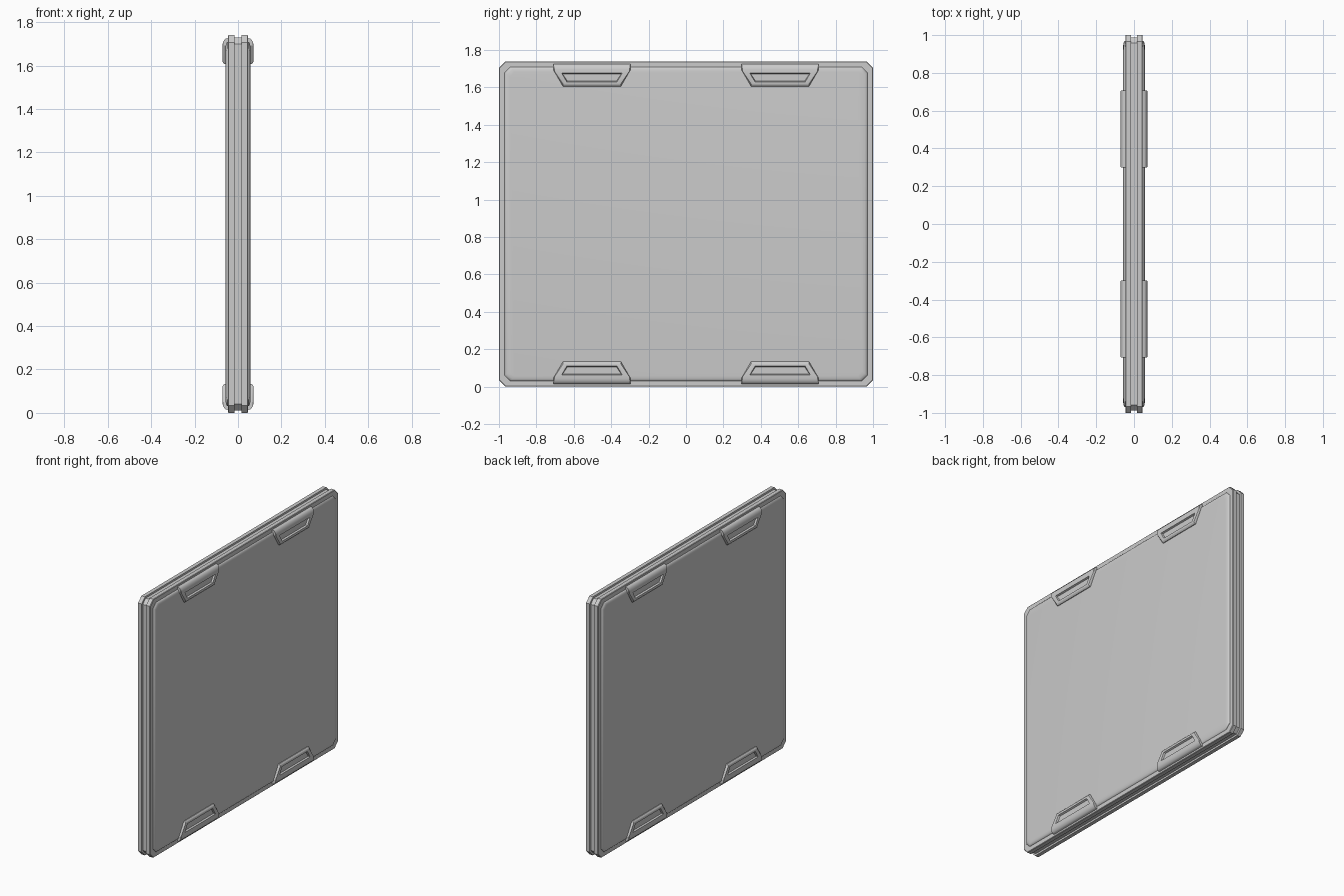
import bpy, bmesh

if "Cube" in bpy.data.objects:
    bpy.data.objects.remove(bpy.data.objects["Cube"])

H = 1.74
MID = H / 2


def loft(name, levels, angle=0.5):
    """Solid skinned through a list of (x, [(y, z), ...]) outlines."""
    bm = bmesh.new()
    rings = [[bm.verts.new((x, y, z)) for y, z in pts] for x, pts in levels]
    n = len(rings[0])
    for a, b in zip(rings, rings[1:]):
        for i in range(n):
            j = (i + 1) % n
            bm.faces.new((a[i], a[j], b[j], b[i]))
    bm.faces.new(rings[0])
    bm.faces.new(rings[-1])
    bmesh.ops.recalc_face_normals(bm, faces=bm.faces)
    me = bpy.data.meshes.new(name)
    bm.to_mesh(me)
    bm.free()
    ob = bpy.data.objects.new(name, me)
    bpy.context.collection.objects.link(ob)
    bpy.ops.object.select_all(action='DESELECT')
    ob.select_set(True)
    bpy.context.view_layer.objects.active = ob
    bpy.ops.object.shade_smooth_by_angle(angle=angle)
    return ob


def plate(inset, cut):
    """Rectangle outline with clipped corners."""
    w, h = 1 - inset, MID - inset
    pts = [(w, h - cut), (w - cut, h), (cut - w, h), (-w, h - cut),
           (-w, cut - h), (cut - w, -h), (w - cut, -h), (w, cut - h)]
    return [(y, z + MID) for y, z in pts]


def clip(cy, flip, top, shoulder, bottom, wide, narrow):
    """Six-sided clip outline, flipped to the lower edge when needed."""
    pts = [(-wide, top), (wide, top), (wide, shoulder),
           (narrow, bottom), (-narrow, bottom), (-wide, shoulder)]
    return [(cy + y, H - z if flip else z) for y, z in pts]


# Recessed core that forms the groove around the edge
loft("core", [(-0.03, plate(0.012, 0.03)), (0.03, plate(0.012, 0.03))])

for s, side in ((1, "right"), (-1, "left")):
    # Outer rim slab with a fine edge chamfer
    loft(f"rim_{side}", [(s * 0.017, plate(0, 0.035)),
                         (s * 0.043, plate(0, 0.035)),
                         (s * 0.046, plate(0.003, 0.035))])
    # Raised cover panel with softened border
    loft(f"cover_{side}", [(s * 0.04, plate(0.03, 0.03)),
                           (s * 0.048, plate(0.031, 0.03)),
                           (s * 0.053, plate(0.036, 0.03)),
                           (s * 0.056, plate(0.044, 0.028)),
                           (s * 0.0575, plate(0.058, 0.025))], 0.7)
    # Edge clips with a recessed slot
    for cy in (-0.503, 0.503):
        for flip in (False, True):
            def c(*a):
                return clip(cy, flip, *a)
            loft(f"clip_{side}", [
                (s * 0.040, c(1.727, 1.692, 1.606, 0.205, 0.155)),
                (s * 0.056, c(1.724, 1.692, 1.606, 0.205, 0.155)),
                (s * 0.062, c(1.720, 1.692, 1.606, 0.205, 0.155)),
                (s * 0.068, c(1.710, 1.690, 1.612, 0.204, 0.155)),
                (s * 0.071, c(1.697, 1.686, 1.618, 0.200, 0.154)),
                (s * 0.071, c(1.677, 1.674, 1.629, 0.160, 0.134)),
                (s * 0.060, c(1.673, 1.670, 1.634, 0.155, 0.131)),
            ])
